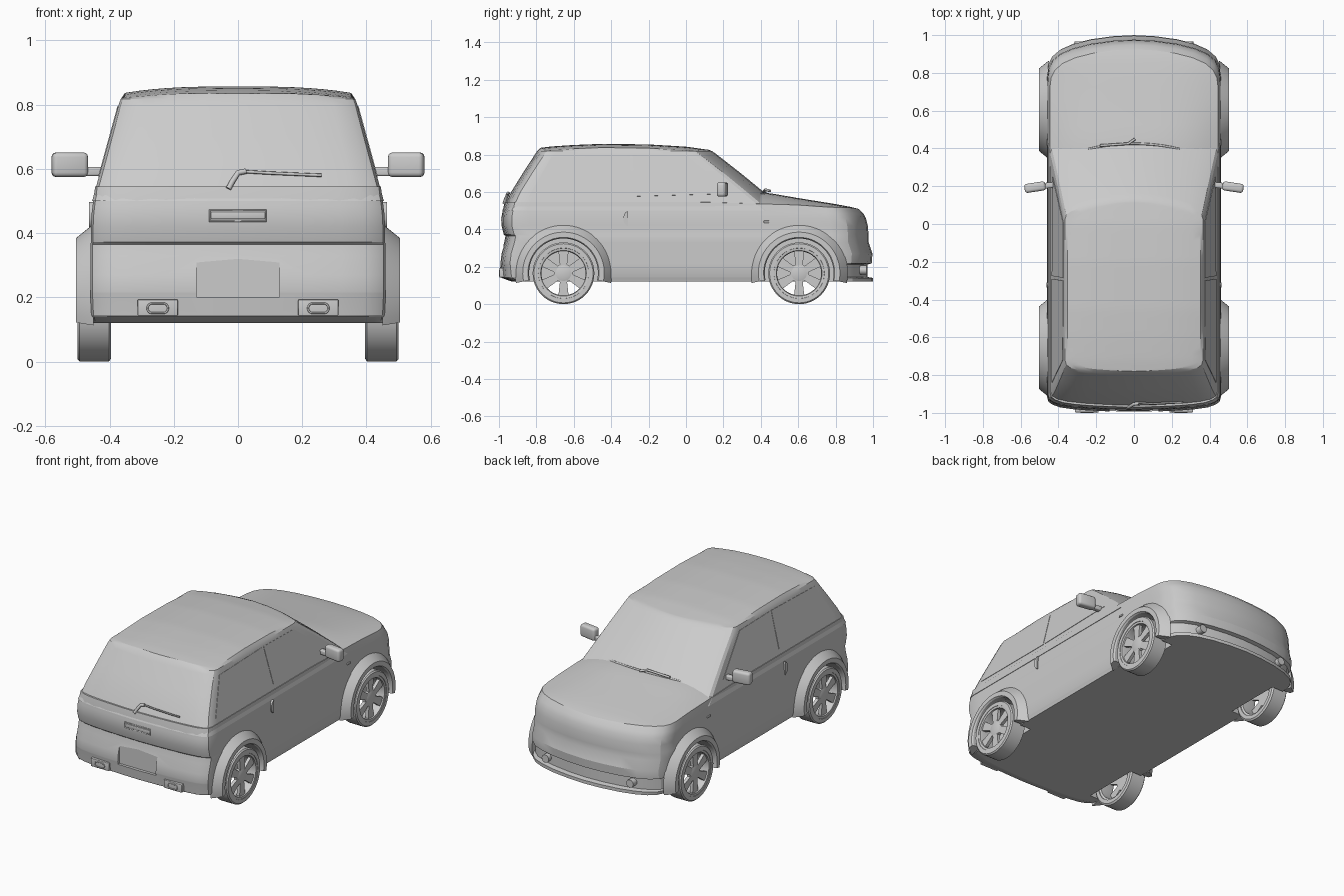
import bpy, bmesh, math
from mathutils import Vector, Matrix

if "Cube" in bpy.data.objects:
    bpy.data.objects.remove(bpy.data.objects["Cube"])


def table(pts, v):
    for (a, p), (b, q) in zip(pts, pts[1:]):
        if v <= b:
            return p + (q - p) * max(0, (v - a) / (b - a))
    return pts[-1][1]


def finish(name, bm, angle=30):
    bmesh.ops.remove_doubles(bm, verts=bm.verts, dist=1e-5)
    bmesh.ops.recalc_face_normals(bm, faces=bm.faces)
    me = bpy.data.meshes.new(name)
    bm.to_mesh(me)
    bm.free()
    ob = bpy.data.objects.new(name, me)
    bpy.context.collection.objects.link(ob)
    smooth(ob, angle)
    return ob


def smooth(ob, angle=30):
    bpy.ops.object.select_all(action='DESELECT')
    bpy.context.view_layer.objects.active = ob
    ob.select_set(True)
    bpy.ops.object.shade_smooth_by_angle(angle=math.radians(angle))


def loft(name, rings, front, back, top, m=16, nside=24):
    """Stack rounded plan outlines (z, half width, rear y, front y); last ring follows top(s, y)."""
    bm = bmesh.new()
    halves, loops = [], []
    for k, (z, w, yr, yf) in enumerate(rings):
        half = [(u, yf - d) for u, d in front]
        y0, y1 = half[-1][1], yr + back[-1][1]
        half += [(1, y0 + (y1 - y0) * i / nside) for i in range(1, nside)]
        half += [(u, yr + d) for u, d in reversed(back)]
        zf = top if k == len(rings) - 1 else (lambda s, y, z=z: z)
        full = half + [(-s, y) for s, y in half[-2:0:-1]]
        loops.append([bm.verts.new((s * w, y, zf(s, y))) for s, y in full])
        halves.append((half, w, zf))
    for a, b in zip(loops, loops[1:]):
        for i in range(len(a)):
            j = (i + 1) % len(a)
            bm.faces.new((a[i], a[j], b[j], b[i]))
    for half, w, zf in (halves[0], halves[-1]):
        rows = [[bm.verts.new((s * t * w, y, zf(s * t, y))) for t in
                 [1 - 2 * i / m for i in range(m + 1)]] for s, y in half]
        for a, b in zip(rows, rows[1:]):
            for i in range(m):
                bm.faces.new((a[i], a[i + 1], b[i + 1], b[i]))
    return finish(name, bm, 22)


def sweep(name, prof, cy, cz, side, a0=0, a1=360, n=48):
    """Revolve a closed (radius, x) profile about an x axis."""
    bm = bmesh.new()
    secs = []
    for i in range(n + 1):
        a = math.radians(a0 + (a1 - a0) * i / n)
        secs.append([bm.verts.new((side * x, cy + r * math.cos(a), cz + r * math.sin(a))) for r, x in prof])
    for a, b in zip(secs, secs[1:]):
        for i in range(len(prof)):
            j = (i + 1) % len(prof)
            bm.faces.new((a[i], a[j], b[j], b[i]))
    if a1 - a0 < 360:
        bm.faces.new(secs[0])
        bm.faces.new(secs[-1])
    return finish(name, bm)


def prism(name, pts, offset):
    bm = bmesh.new()
    a = [bm.verts.new(p) for p in pts]
    b = [bm.verts.new(Vector(p) + Vector(offset)) for p in pts]
    bm.faces.new(a)
    bm.faces.new(b)
    for i in range(len(a)):
        j = (i + 1) % len(a)
        bm.faces.new((a[i], a[j], b[j], b[i]))
    return finish(name, bm)


def box(name, loc, size, bevel=0, rz=0):
    bm = bmesh.new()
    bmesh.ops.create_cube(bm, size=1)
    bmesh.ops.scale(bm, vec=size, verts=bm.verts)
    if bevel:
        bmesh.ops.bevel(bm, geom=bm.edges[:], offset=bevel, segments=3, profile=0.5, affect='EDGES')
    bmesh.ops.transform(bm, matrix=Matrix.Translation(loc) @ Matrix.Rotation(rz, 4, 'Z'), verts=bm.verts)
    return finish(name, bm, 40)


def tube(name, pts, r, cyclic=False):
    cu = bpy.data.curves.new(name, 'CURVE')
    cu.dimensions, cu.bevel_depth, cu.bevel_resolution, cu.use_fill_caps = '3D', r, 2, True
    sp = cu.splines.new('POLY')
    sp.points.add(len(pts) - 1)
    for p, q in zip(sp.points, pts):
        p.co = (*q, 1)
    sp.use_cyclic_u = cyclic
    ob = bpy.data.objects.new(name, cu)
    bpy.context.collection.objects.link(ob)


def cut(ob, cutter):
    mod = ob.modifiers.new('cut', 'BOOLEAN')
    mod.operation, mod.object, mod.solver = 'DIFFERENCE', cutter, 'EXACT'
    bpy.context.view_layer.objects.active = ob
    bpy.ops.object.modifier_apply(modifier=mod.name)
    bpy.data.objects.remove(cutter)


# Lower body with hood
hood = [(-1, .545), (-.2, .56), (.3, .6), (.42, .598), (.6, .567), (.8, .535), (.88, .52), (.93, .507)]
edge = [(-1, .545), (.1, .545), (.6, .53), (.85, .512), (.93, .497)]
body = loft('lower_body', [
    (.12, .45, -.93, 1), (.14, .455, -.985, 1), (.145, .457, -.988, .97), (.212, .46, -.995, .97),
    (.218, .46, -.996, .993), (.27, .46, -.99, .997), (.33, .46, -.972, .977), (.365, .46, -.965, .976),
    (.372, .458, -.974, .976), (.42, .458, -.986, .972), (.46, .456, -.986, .962), (.485, .453, -.983, .948),
    (.5, .445, -.97, .925)],
    [(0, 0), (.25, .006), (.5, .022), (.7, .045), (.85, .075), (.94, .11), (.985, .15), (1, .2)],
    [(0, 0), (.25, .003), (.5, .008), (.7, .015), (.85, .025), (.94, .04), (.985, .055), (1, .08)],
    lambda s, y: table(edge, y) + (table(hood, y) - table(edge, y)) * (1 - abs(s) ** 3))

# Cabin with glass and roof
roof = [(-.8, .833), (-.72, .843), (-.6, .851), (-.45, .857), (-.2, .854), (0, .842), (.13, .824)]
side_x = lambda z: .435 - .2745 * (z - .57)
loft('cabin', [(.5, side_x(.5), -.982, .535), (.6, side_x(.6), -.935, .415), (.7, side_x(.7), -.873, .293),
               (.8, side_x(.8), -.808, .165), (.818, .365, -.796, .14), (.83, .352, -.78, .12)],
     [(0, 0), (.3, .008), (.6, .03), (.8, .055), (.92, .075), (.98, .09), (1, .115)],
     [(0, 0), (.3, .004), (.6, .012), (.8, .022), (.92, .034), (.98, .05), (1, .075)],
     lambda s, y: table(roof, y) - .02 * abs(s) ** 3)

# Number plate recess
cut(body, box('plate_cutter', (0, -1.0, .283), (.26, .05, .165)))

for s in (-1, 1):
    tag = 'right' if s > 0 else 'left'
    for end, cy in (('rear', -.655), ('front', .605)):
        nm = f'{end}_{tag}_'
        # Wheel well and flared arch
        bm = bmesh.new()
        bmesh.ops.create_cone(bm, cap_ends=True, segments=48, radius1=.186, radius2=.186, depth=.3,
                              matrix=Matrix.Translation((s * .525, cy, .165)) @ Matrix.Rotation(math.pi / 2, 4, 'Y'))
        cut(body, finish('well_cutter', bm))
        sweep(nm + 'arch', [(.26, .45), (.252, .462), (.218, .504), (.19, .504), (.184, .495), (.184, .45)],
              cy, .167, s, -12, 192, 40)
        # Tyre, rim, hub and spokes
        sweep(nm + 'tyre', [(.132, .395), (.155, .395), (.165, .402), (.165, .493), (.158, .5), (.135, .5), (.132, .49)],
              cy, .165, s)
        sweep(nm + 'rim', [(.136, .498), (.122, .496), (.118, .48), (.12, .405), (.134, .4)], cy, .165, s)
        sweep(nm + 'hub', [(0.0, .492), (.03, .492), (.05, .485), (.05, .465), (0.0, .465)], cy, .165, s)
        for k in range(6):
            a = math.radians(30 + 60 * k)
            pts = []
            for r, t in ((.035, -.018), (.127, -.028), (.127, .028), (.035, .018)):
                pts.append((s * .468, cy + r * math.cos(a) - t * math.sin(a), .165 + r * math.sin(a) + t * math.cos(a)))
            prism(nm + f'spoke_{k}', pts, (s * .02, 0, 0))
    # Side windows
    for nm, pts in (('rear', [(-.84, .575), (-.72, .785), (-.3, .795), (-.29, .575)]),
                    ('front', [(-.275, .575), (-.285, .795), (.01, .79), (.25, .59)])):
        prism(f'{nm}_{tag}_window', [(s * (side_x(z) - .004), y, z) for y, z in pts], (s * .006, 0, .0015))
    # Door handle, indicator and mirror
    arc = [math.radians(90 + 180 * i / 10) for i in range(11)]
    prism(tag + '_door_handle', [(s * .45, -.31 + .025 * math.cos(a), .457 + .04 * math.sin(a)) for a in arc],
          (s * .014, 0, 0))
    box(tag + '_indicator', (s * .457, .43, .44), (.012, .03, .012), .003)
    box(tag + '_mirror', (s * .524, .195, .613), (.112, .048, .076), .014, -s * .15)
    box(tag + '_mirror_arm', (s * .45, .205, .592), (.085, .03, .028), .006, -s * .1)
    # Exhaust surround with oval pipe
    box(tag + '_exhaust_surround', (s * .25, -.972, .168), (.125, .05, .05), .003)
    oval = [(s * .25 + (.018 if math.cos(a) > 0 else -.018) + .014 * math.cos(a), -.998, .166 + .015 * math.sin(a))
            for a in [2 * math.pi * (i + .5) / 20 for i in range(20)]]
    tube(tag + '_exhaust_pipe', oval, .003, True)
    # Fog lamp
    bm = bmesh.new()
    bmesh.ops.create_cone(bm, cap_ends=True, segments=24, radius1=.024, radius2=.024, depth=.05,
                          matrix=Matrix.Translation((s * .29, .94, .182)) @ Matrix.Rotation(math.pi / 2, 4, 'X'))
    finish(tag + '_fog_lamp', bm)

# Tailgate handle frame
box('tailgate_handle', (0, -.978, .455), (.17, .022, .022), .003)
tube('tailgate_handle_frame', [(x, -.984, z) for x, z in ((-.088, .437), (.086, .437), (.086, .471), (-.088, .471))],
     .003, True)
# Rear wiper
tube('rear_wiper_arm', [(-.03, -.972, .538), (-.018, -.965, .56), (.0, -.953, .588), (.025, -.95, .593)], .009)
tube('rear_wiper_blade', [(.015, -.947, .592), (.1, -.95, .587), (.26, -.945, .58)], .005)
# Windscreen wiper and cowl strip
tube('front_wiper', [(.005, .45, .605), (-.03, .425, .612), (-.18, .415, .602)], .007)
tube('cowl_strip', [(x, .425 - .45 * x * x - .8 * x ** 4, .597 - .16 * x * x) for x in [-.4 + .05 * i for i in range(17)]], .006)

smooth(body, 22)
